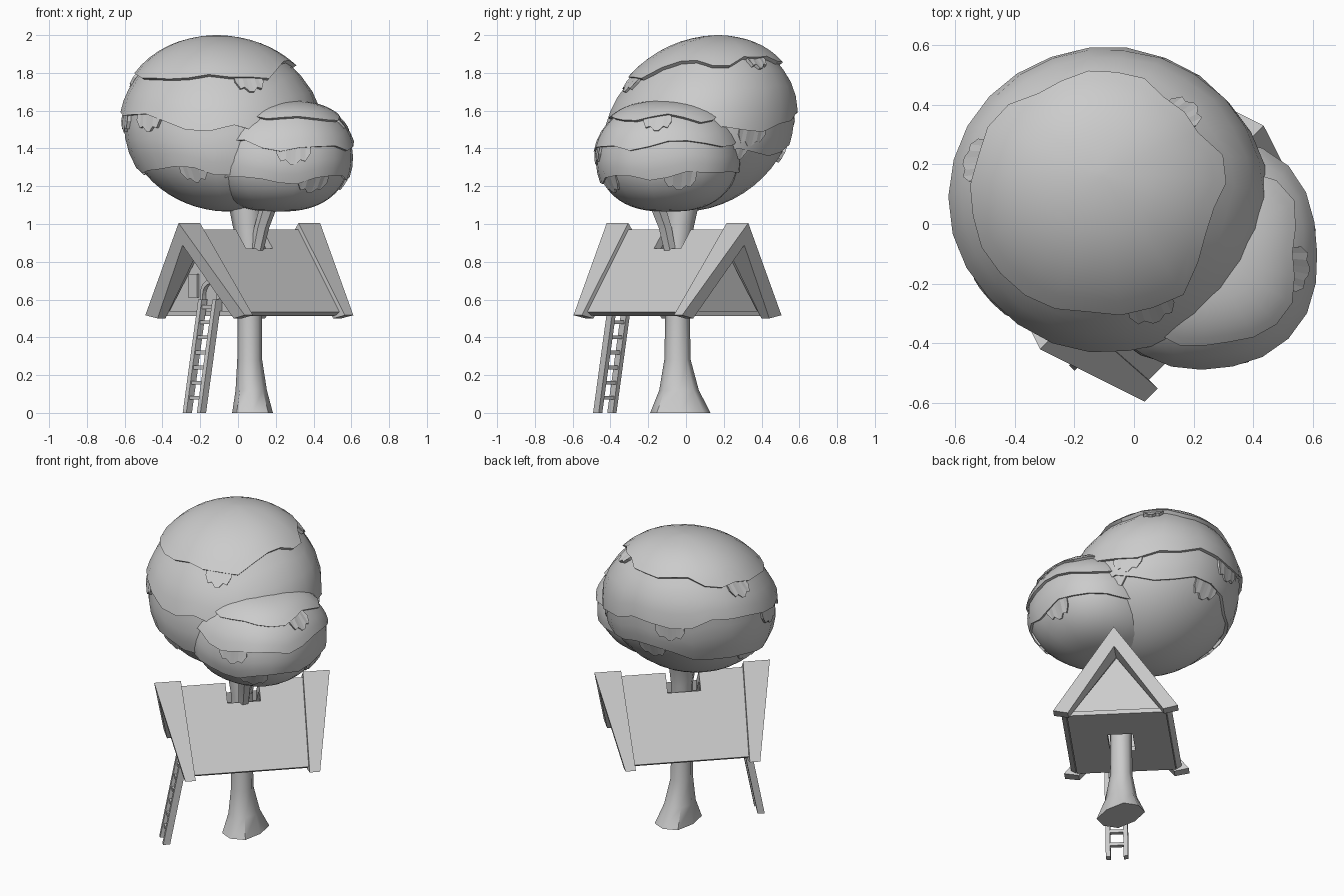
import bpy, bmesh, random
from math import sin, cos, pi, asin, radians
from mathutils import Vector

if "Cube" in bpy.data.objects:
    bpy.data.objects.remove(bpy.data.objects["Cube"])

random.seed(4)
S = 0.5 ** 0.5
CX, CY = 0.06, -0.045            # house and trunk axis


def P(u, v, z):
    """House frame: u along the ridge (turned 45 degrees), v across it."""
    return Vector((CX + S * (u + v), CY + S * (u - v), z))


def loft(name, rings, smooth=None):
    """Skin a list of equal-length point rings and cap both ends."""
    bm = bmesh.new()
    vs = [[bm.verts.new(p) for p in r] for r in rings]
    n = len(rings[0])
    for a, b in zip(vs, vs[1:]):
        for i in range(n):
            j = (i + 1) % n
            bm.faces.new((a[i], a[j], b[j], b[i]))
    bm.faces.new(vs[0])
    bm.faces.new(vs[-1])
    bmesh.ops.recalc_face_normals(bm, faces=bm.faces)
    me = bpy.data.meshes.new(name)
    bm.to_mesh(me)
    bm.free()
    ob = bpy.data.objects.new(name, me)
    bpy.context.collection.objects.link(ob)
    if smooth:
        bpy.ops.object.select_all(action='DESELECT')
        ob.select_set(True)
        bpy.context.view_layer.objects.active = ob
        bpy.ops.object.shade_smooth_by_angle(angle=radians(smooth))
    return ob


def prism(name, prof, u0, u1):
    """Extrude a (v, z) profile between end positions that may depend on z."""
    return loft(name, [[P(f(z), v, z) for v, z in prof] for f in (u0, u1)])


def box(name, u0, u1, v0, v1, z0, z1):
    prof = [(v0, z0), (v1, z0), (v1, z1), (v0, z1)]
    return prism(name, prof, lambda z: u0, lambda z: u1)


def chevron(apex, v_out, z_out, v_in, z_in, inner):
    right = [(v_out, z_out), (v_in, z_in)]
    return [(0, apex)] + right + [(0, inner)] + [(-v, z) for v, z in right[::-1]]


# Trunk with a root flare, and the branch that carries the crown
def tube(name, rows, n=8):
    rings = []
    for z, x, y, rx, ry, star in rows:
        ring = []
        for i in range(n):
            a, k = 2 * pi * i / n, star if i % 2 else 1
            ring.append((x + k * rx * cos(a), y + k * ry * sin(a), z))
        rings.append(ring)
    loft(name, rings, 50)


tube("trunk", [(0, .077, -.03, .108, .16, 1.1), (.12, .07, -.037, .083, .105, 1.03),
               (.28, .062, -.045, .066, .07, 1), (.5, .062, -.045, .065, .065, 1),
               (.9, .06, -.045, .067, .067, 1), (1.0, .05, -.035, .08, .08, 1),
               (1.18, .035, -.015, .1, .1, 1)])
tube("branch_front", [(.86, .1, -.085, .035, .035, 1), (.98, .125, -.11, .04, .04, 1),
                      (1.15, .18, -.17, .05, .05, 1)], 6)

# Flared roof trims at both gables
trim = chevron(1.005, .372, .517, .285, .5, .888)
for side, nm in ((-1, "front"), (1, "back")):
    prism(nm + "_roof_trim", trim,
          lambda z: side * (.406 + (z - .515) * .253),
          lambda z: side * (.344 + (z - .515) * .05))
    # recessed gable wall
    prism(nm + "_gable_wall", [(-.27, .53), (.27, .53), (0, .9)],
          lambda z: side * .335, lambda z: side * .31)

# Roof and floor, with an opening for the trunk
inner = lambda s: (lambda z: s * (.35 + (z - .515) * .05))
roof = prism("roof", chevron(.97, .33, .535, .3, .515, .9), inner(-1), inner(1))
floor = box("floor", -.345, .345, -.295, .295, .512, .54)
cut = box("opening_cutter", -.1, .1, -.075, .075, .3, 1.2)
cut.hide_render = True
cut.hide_viewport = True
for ob in (roof, floor):
    m = ob.modifiers.new("opening", 'BOOLEAN')
    m.object = cut
    m.solver = 'EXACT'

# Arched door frame and window on the front gable
arch = [(-.07, .54)] + [(-.07 * cos(pi * i / 8), .635 + .07 * sin(pi * i / 8))
                        for i in range(9)] + [(.07, .54)]
small = [(v * .75, .54 + (z - .54) * .87) for v, z in arch]
prism("door_frame", [(v + .062, z) for v, z in arch + small[::-1]],
      lambda z: -.36, lambda z: -.33)
box("window_shutter", -.35, -.33, -.11, -.04, .61, .735)

# Ladder leaning on the front
lean = lambda z: -.478 + .116 * z / .6
for v in (.0, .106):
    prism("ladder_rail", [(v, 0), (v + .027, 0), (v + .027, .6), (v, .6)],
          lambda z: lean(z) - .021, lambda z: lean(z) + .021)
for k in range(7):
    z = .08 + .08 * k
    box("ladder_rung", lean(z) - .013, lean(z) + .013, .02, .12, z - .01, z + .01)


# Crown: sheared ellipsoids wrapped in overlapping, ragged leaf layers
def crown(name, c, r, shear, power, square, layers, tabs, n=26):
    def pt(phi, th, s):
        h = max(cos(phi), .001) ** power * (1 + square * sin(2 * th) ** 2)
        x, y, z = r[0] * h * cos(th), r[1] * h * sin(th), r[2] * sin(phi)
        return (c[0] + s * (x + shear[0] * z), c[1] + s * (y + shear[1] * z), c[2] + s * z)

    ths = [2 * pi * i / n for i in range(n)]

    def base(layer, t):
        z0, amp, peak = layer
        z = z0 + amp * cos(t - radians(peak)) + .018 * sin(5 * t + z0 * 9)
        return asin(max(-.95, min(.95, (z - c[2]) / r[2])))

    edges = [[base(l, t) + random.uniform(-.05, .05) for t in ths] for l in layers]

    # smooth underside
    rings = []
    for j in range(12):
        f = j / 11
        rings.append([pt(-1.55 + (e + .08 + 1.55) * f, t, 1 - .015 * f)
                      for e, t in zip(edges[0], ths)])
    loft(name + "_underside", rings, 60)

    for k, low in enumerate(edges):
        last = k == len(edges) - 1
        high = [pi / 2 - .03] * n if last else [e + .08 for e in edges[k + 1]]
        rings = [[pt(e, t, .9) for e, t in zip(low, ths)],
                 [pt(e, t, .975) for e, t in zip(low, ths)]]
        steps = 8 if last else 4
        for j in range(steps + 1):
            f = j / steps
            s = 1.025 - (.025 if last else .04) * min(1, f * 1.3)
            rings.append([pt(a + (b - a) * f, t, s) for a, b, t in zip(low, high, ths)])
        if not last:
            rings.append([pt(b, t, .9) for b, t in zip(high, ths)])
        loft(name + "_leaf_layer", rings, 35)

    # three-lobed leaf tufts hanging under the layer edges
    drops = (.3, .8, .7, 1, 1, .7, .8, .3)
    for k, deg in tabs:
        rings = []
        for i, d in enumerate(drops):
            t = radians(deg) + (i / 7 - .5) * .18 / r[0]
            e = base(layers[k], t)
            lo = base(layers[k], radians(deg)) - d * .085 / r[2]
            rings.append([pt(e + .06, t, .95), pt(e + .06, t, 1.0),
                          pt(lo, t, 1.015), pt(lo, t, .95)])
        loft(name + "_leaf_tuft", rings)


crown("main_crown", (-.085, .08, 1.533), (.525, .495, .467), (-.06, .19), 1, 0,
      [(1.34, .06, 60), (1.54, .06, 150), (1.82, .05, 60)],
      [(0, -112), (0, 25), (0, 95), (0, 170), (1, -138), (1, 35), (1, 110),
       (1, 190), (2, -70), (2, 42), (2, 168)])
crown("side_crown", (.225, -.095, 1.36), (.385, .385, .295), (.06, 0), .76, .05,
      [(1.26, .02, 90), (1.43, .025, 120), (1.57, .02, 150)],
      [(0, -60), (0, 10), (1, -80), (2, -10)], 24)
